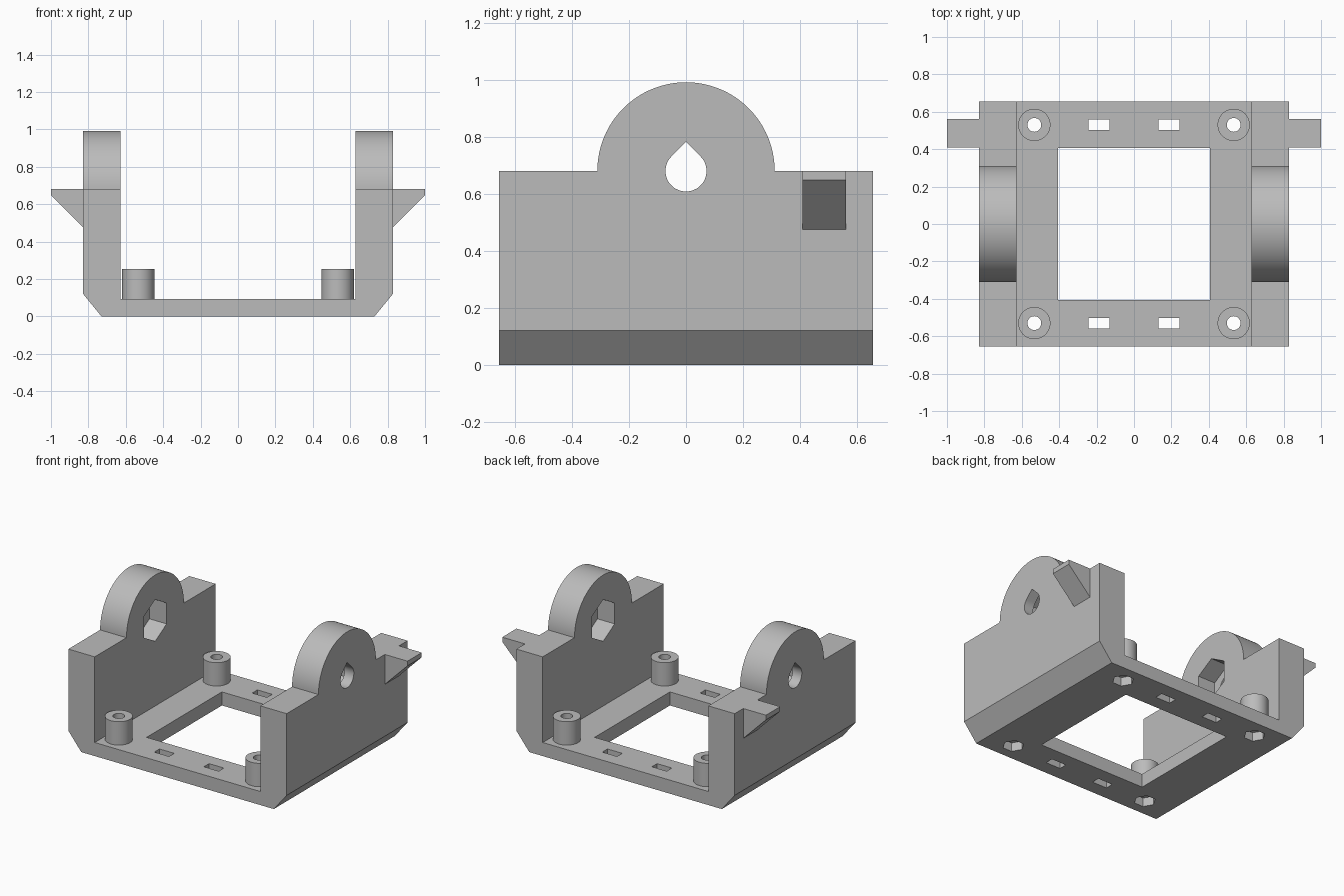
import bpy, bmesh, math
from mathutils import Vector

if "Cube" in bpy.data.objects:
    bpy.data.objects.remove(bpy.data.objects["Cube"])

grey = bpy.data.materials.new("light grey")
grey.diffuse_color = (0.5, 0.5, 0.5, 1)
grey.use_nodes = True
grey.node_tree.nodes["Principled BSDF"].inputs["Base Color"].default_value = grey.diffuse_color


def prism(name, outline, axis, lo, hi):
    """Extrude a 2D outline along an axis: x takes (y,z), y takes (x,z), z takes (x,y)."""
    place = {"x": lambda a, b, t: (t, a, b),
             "y": lambda a, b, t: (a, t, b),
             "z": lambda a, b, t: (a, b, t)}[axis]
    bm = bmesh.new()
    face = bm.faces.new([bm.verts.new(place(a, b, lo)) for a, b in outline])
    new = bmesh.ops.extrude_face_region(bm, geom=[face])["geom"]
    shift = Vector(place(0, 0, hi - lo))
    bmesh.ops.translate(bm, vec=shift, verts=[v for v in new if isinstance(v, bmesh.types.BMVert)])
    bmesh.ops.recalc_face_normals(bm, faces=bm.faces)
    mesh = bpy.data.meshes.new(name)
    bm.to_mesh(mesh)
    bm.free()
    mesh.materials.append(grey)
    obj = bpy.data.objects.new(name, mesh)
    bpy.context.collection.objects.link(obj)
    return obj


def arc(cx, cy, r, n, start=0.0, end=360.0):
    """Points on an arc; a full circle leaves out the repeated end point."""
    full = end - start == 360
    count = n if full else n + 1
    angles = [math.radians(start + (end - start) * i / n) for i in range(count)]
    return [(cx + r * math.cos(a), cy + r * math.sin(a)) for a in angles]


def rect(cx, cy, w, h):
    return [(cx - w / 2, cy - h / 2), (cx + w / 2, cy - h / 2),
            (cx + w / 2, cy + h / 2), (cx - w / 2, cy + h / 2)]


def boolean(obj, tool, operation="DIFFERENCE"):
    mod = obj.modifiers.new("cut", "BOOLEAN")
    mod.operation, mod.solver, mod.object = operation, "EXACT", tool
    bpy.context.view_layer.objects.active = obj
    bpy.ops.object.modifier_apply(modifier=mod.name)
    bpy.data.objects.remove(tool)


def smooth(obj):
    bpy.ops.object.select_all(action="DESELECT")
    obj.select_set(True)
    bpy.context.view_layer.objects.active = obj
    bpy.ops.object.shade_smooth_by_angle(angle=math.radians(30))


WALL_TOP, FLOOR = 0.68, 0.093
OUT, INN, HALF_Y = 0.828, 0.628, 0.655
POST_X, POST_Y = 0.533, 0.53

# Bracket: U section with chamfered lower edges, trimmed to the domed side outline
half = [(0.73, 0), (OUT, 0.12), (OUT, 1.2), (INN, 1.2), (INN, FLOOR)]
section = half + [(-x, z) for x, z in reversed(half)]
bracket = prism("bracket", section, "y", -0.8, 0.8)
side = [(-HALF_Y, -0.1), (HALF_Y, -0.1), (HALF_Y, WALL_TOP)]
side += arc(0, WALL_TOP, 0.311, 64, 0, 180) + [(-HALF_Y, WALL_TOP)]
boolean(bracket, prism("side_outline", side, "x", -1.2, 1.2), "INTERSECT")

# Floor window
boolean(bracket, prism("window_cutter", rect(0, 0, 0.815, 0.815), "z", -0.2, 0.3))

# Teardrop axle holes through both walls, hexagonal nut pockets on the inner faces
drop = arc(0, WALL_TOP, 0.072, 36, 135, 405) + [(0, WALL_TOP + 0.072 * math.sqrt(2))]
boolean(bracket, prism("axle_cutter", drop, "x", -1.2, 1.2))
hexagon = arc(0, WALL_TOP, 0.143, 6, 30, 390)
boolean(bracket, prism("axle_nut_cutter", hexagon, "x", -INN - 0.13, INN + 0.13))

for sx in (-1, 1):
    for sy in (-1, 1):
        x, y = sx * POST_X, sy * POST_Y
        # Strap slot, bolt hole and nut pocket in the floor
        boolean(bracket, prism("slot_cutter", rect(sx * 0.188, y, 0.112, 0.056), "z", -0.2, 0.3))
        boolean(bracket, prism("bolt_cutter", arc(x, y, 0.037, 32), "z", -0.2, 0.3))
        boolean(bracket, prism("nut_cutter", arc(x, y, 0.068, 6), "z", -0.2, 0.06))
        # Hollow mounting post
        post = prism("mounting_post", arc(x, y, 0.086, 48), "z", FLOOR, 0.253)
        boolean(post, prism("post_cutter", arc(x, y, 0.037, 32), "z", -0.2, 0.5))
        smooth(post)
    # Wedge-shaped side clip
    wedge = [(OUT, 0.475), (1, 0.648), (1, WALL_TOP), (OUT, WALL_TOP)]
    prism("side_clip", [(sx * a, b) for a, b in wedge], "y", 0.408, 0.562)

smooth(bracket)
